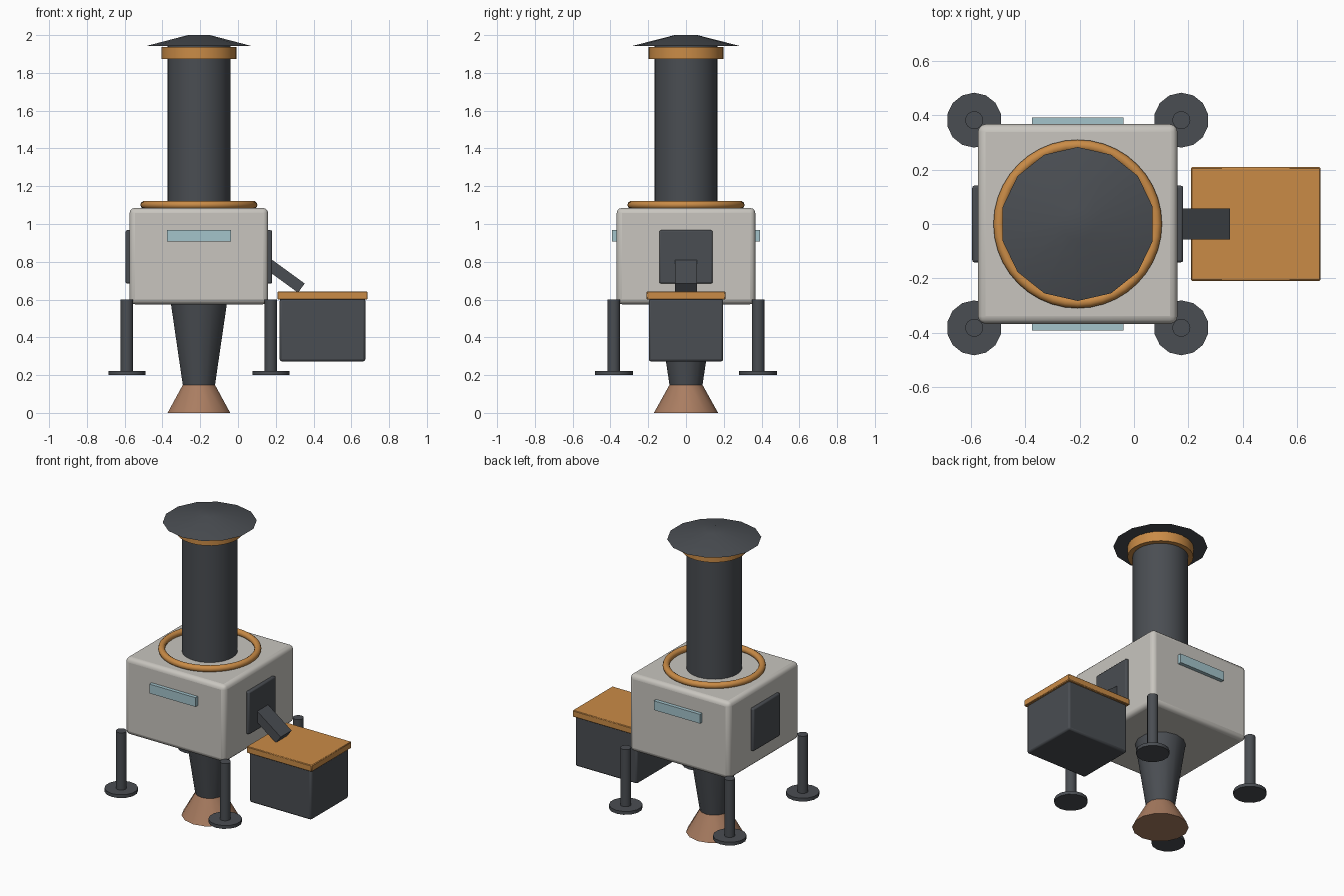
import bpy, math

if "Cube" in bpy.data.objects:
    bpy.data.objects.remove(bpy.data.objects["Cube"])

CX = -0.207  # tower axis


def mat(name, rgb):
    m = bpy.data.materials.new(name)
    m.diffuse_color = (*rgb, 1)
    m.use_nodes = True
    m.node_tree.nodes["Principled BSDF"].inputs["Base Color"].default_value = m.diffuse_color
    return m


SHELL = mat("warm_grey", (0.58, 0.56, 0.52))
DARK = mat("dark_steel", (0.068, 0.075, 0.085))
ORANGE = mat("orange", (0.59, 0.26, 0.062))
COPPER = mat("copper", (0.40, 0.205, 0.12))
GLASS = mat("pale_blue", (0.37, 0.55, 0.60))


def finish(name, m, smooth=None):
    ob = bpy.context.object
    ob.name = name
    ob.data.materials.append(m)
    if smooth:
        bpy.ops.object.shade_smooth_by_angle(angle=math.radians(smooth))
    return ob


def box(name, m, lo, hi, bevel=0, segs=2, tilt=0):
    """Box between two corners, with optional rounded edges."""
    bpy.ops.mesh.primitive_cube_add(
        size=1, location=[(a + b) / 2 for a, b in zip(lo, hi)],
        rotation=(0, tilt, 0))
    ob = bpy.context.object
    ob.scale = [b - a for a, b in zip(lo, hi)]
    bpy.ops.object.transform_apply(location=False, rotation=False, scale=True)
    if bevel:
        mod = ob.modifiers.new("rounded", 'BEVEL')
        mod.width = bevel
        mod.segments = segs
    return finish(name, m, 40 if bevel else None)


def cone(name, m, x, y, z0, z1, r0, r1, n=14):
    bpy.ops.mesh.primitive_cone_add(
        vertices=n, radius1=r0, radius2=r1, depth=z1 - z0,
        location=(x, y, (z0 + z1) / 2))
    return finish(name, m, 35)


# Main housing
box("housing", SHELL, (CX - 0.367, -0.367, 0.575), (CX + 0.367, 0.367, 1.085), 0.028, 3)

# Chimney, collar and rain cap
cone("chimney", DARK, CX, 0, 1.07, 1.945, 0.167, 0.167, 28)
cone("chimney_collar", ORANGE, CX, 0, 1.873, 1.938, 0.198, 0.198, 28)
cone("rain_cap", DARK, CX, 0, 1.943, 2.0, 0.283, 0.06)

# Ring on the housing top
bpy.ops.mesh.primitive_torus_add(
    major_segments=40, minor_segments=10, major_radius=0.289,
    minor_radius=0.021, location=(CX, 0, 1.101))
finish("top_ring", ORANGE, 60)

# Funnel and nozzle below
cone("funnel", DARK, CX, 0, 0.145, 0.585, 0.087, 0.153)
cone("nozzle", COPPER, CX, 0, 0.0, 0.147, 0.17, 0.088)

# Legs and foot pads
for sx in (-1, 1):
    for sy in (-1, 1):
        x, y = CX + sx * 0.381, sy * 0.382
        cone("leg", DARK, x, y, 0.215, 0.6, 0.033, 0.033, 16)
        cone("foot_pad", DARK, x, y, 0.2, 0.222, 0.101, 0.101)

# Windows front and back, hatch panels left and right
for s in (-1, 1):
    box("window", GLASS, (CX - 0.169, s * 0.375 - 0.016, 0.908),
        (CX + 0.169, s * 0.375 + 0.016, 0.969))
    px = CX + s * 0.373
    box("hatch", DARK, (px - 0.015, -0.141, 0.685), (px + 0.015, 0.141, 0.967), 0.008)

# Chute sloping down to the bin
box("chute", DARK, (0.064, -0.057, 0.72), (0.364, 0.057, 0.78),
    tilt=math.radians(36)).location = (0.214, 0, 0.749)

# Collection bin and lid
box("bin", DARK, (0.221, -0.197, 0.272), (0.674, 0.197, 0.605), 0.012)
box("bin_lid", ORANGE, (0.209, -0.209, 0.6), (0.686, 0.209, 0.643), 0.004, 1)
